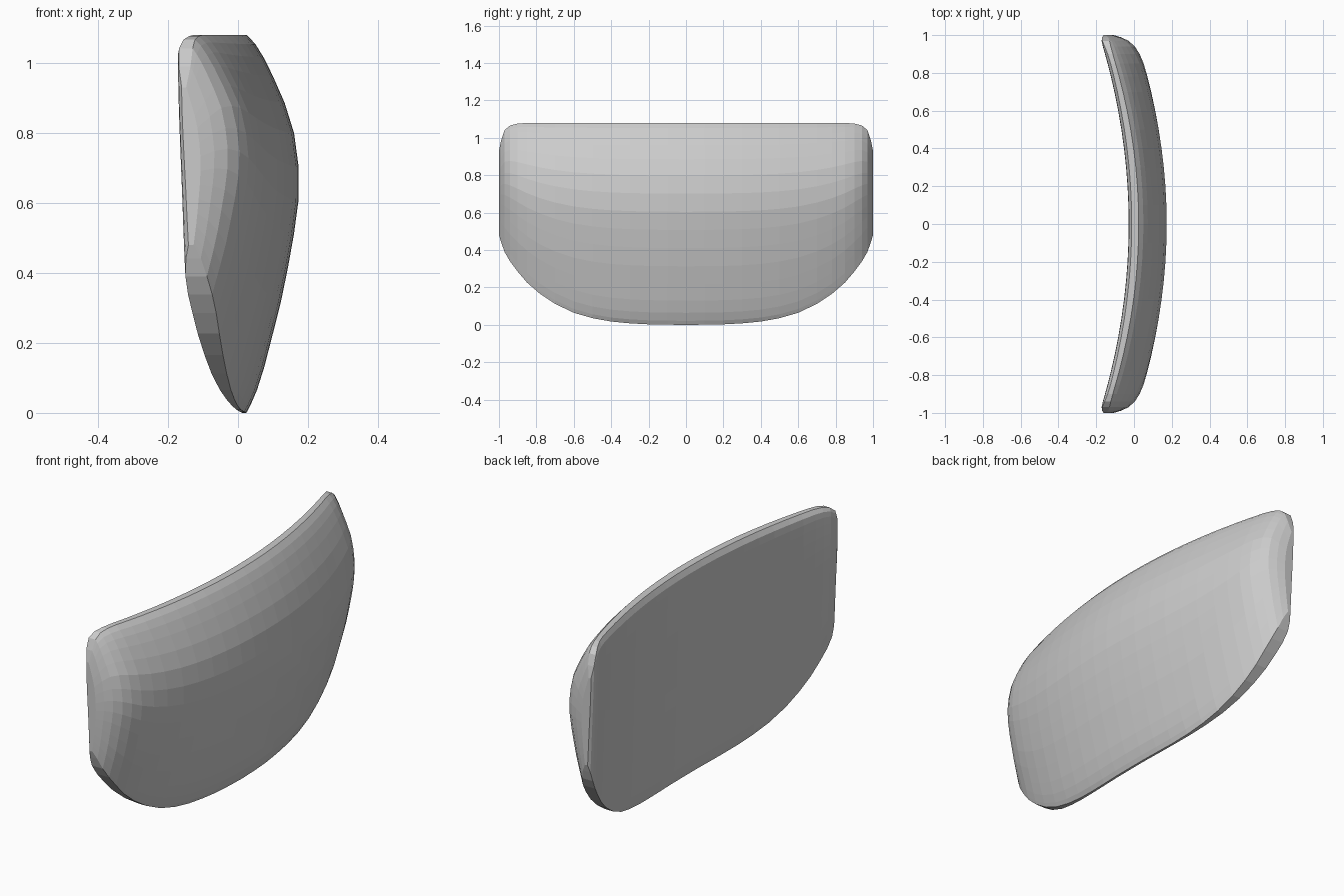
import bpy, bmesh

if "Cube" in bpy.data.objects:
    bpy.data.objects.remove(bpy.data.objects["Cube"])


def curve(knots):
    """Smooth monotone interpolation through (position, value) pairs."""
    xs, ys = zip(*knots)
    n = len(xs)
    d = [(ys[i + 1] - ys[i]) / (xs[i + 1] - xs[i]) for i in range(n - 1)]
    m = [d[0]] + [2 * a * b / (a + b) if a * b > 0 else 0.0
                  for a, b in zip(d, d[1:])] + [d[-1]]

    def f(x):
        x = min(max(x, xs[0]), xs[-1])
        i = max(k for k in range(n - 1) if xs[k] <= x)
        h = xs[i + 1] - xs[i]
        t = (x - xs[i]) / h
        return ((2*t**3 - 3*t**2 + 1) * ys[i] + (t**3 - 2*t**2 + t) * h * m[i]
                + (3*t**2 - 2*t**3) * ys[i + 1] + (t**3 - t**2) * h * m[i + 1])
    return f


# Outline seen from the side: lower and upper edge against half width
z_low = curve([(0, 0), (.2, .003), (.4, .018), (.6, .065), (.8, .18),
               (.9, .285), (.97, .39), (1, .48)])
z_high = curve([(0, 1.08), (.86, 1.08), (.93, 1.07), (.975, 1.035), (1, .93)])
# Bulging outer face and nearly straight inner face at the middle
outer = curve([(0, .022), (.03, .04), (.1, .066), (.2, .093), (.4, .14), (.66, .175),
               (.8, .16), (.95, .105), (1.05, .052), (1.08, .025)])
inner = curve([(0, .012), (.06, 0), (.5, -.016), (1.03, -.028), (1.065, -.024), (1.08, -.012)])
# Thickness falls off and the inner corner rounds towards the ends
taper = curve([(0, 1), (.82, 1), (.9, .96), (.95, .86), (.98, .68), (1, .38)])
corner = curve([(0, 0), (.95, 0), (.98, .005), (1, .022)])

half = [0, .1, .2, .3, .4, .5, .6, .7, .78, .85, .9, .94, .97, .988, 1]
columns = [-y for y in half[:0:-1]] + half
steps = [0, .02, .06, .12, .2, .29, .38, .47, .56, .65, .74, .82, .89, .94, .975, 1]


def section(y):
    a = abs(y)
    lo, hi = z_low(a), z_high(a)
    front, back = [], []
    for t in steps:
        z = lo + (hi - lo) * t
        s = .5 * z + .5 * t * 1.08
        b = inner(s) - .155 * a * a
        thick = (outer(s) - inner(s) - .015 * a * a) * taper(a)
        front.append((b + max(thick, .012 + corner(a)), y, z))
        back.append((b + corner(a), y, z))
    return front + back[::-1]


# Curved pad: loft the sections, then close both ends with strips
bm = bmesh.new()
loops = [[bm.verts.new(p) for p in section(y)] for y in columns]
n = len(loops[0])
for a, b in zip(loops, loops[1:]):
    for i in range(n):
        j = (i + 1) % n
        bm.faces.new((a[i], a[j], b[j], b[i]))
for end in (loops[0], loops[-1]):
    for i in range(n // 2 - 1):
        bm.faces.new((end[i], end[i + 1], end[n - 2 - i], end[n - 1 - i]))
bmesh.ops.recalc_face_normals(bm, faces=bm.faces)
mesh = bpy.data.meshes.new("curved_pad")
bm.to_mesh(mesh)
bm.free()
pad = bpy.data.objects.new("curved_pad", mesh)
bpy.context.collection.objects.link(pad)
